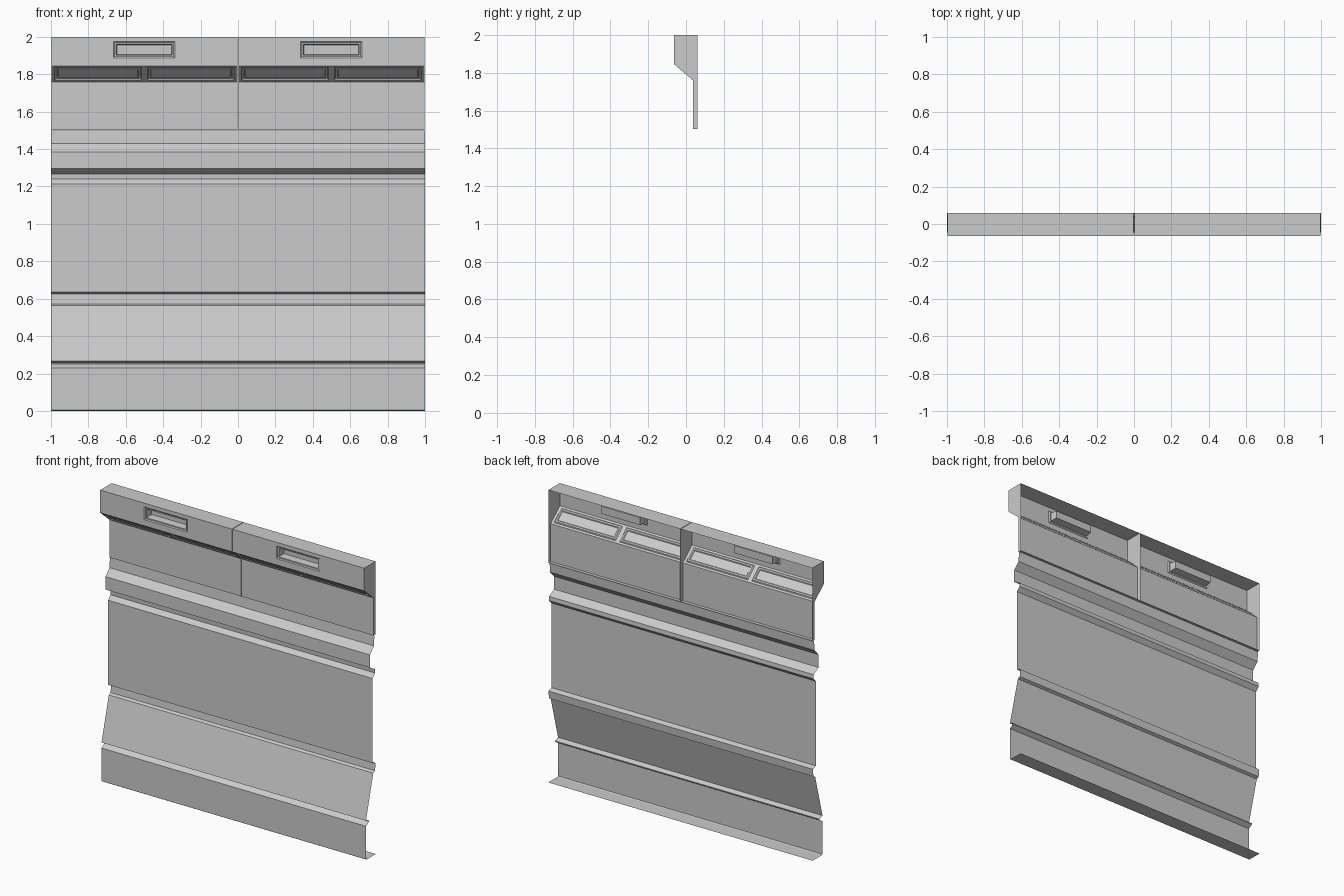
import bpy, bmesh

cube = bpy.data.objects.get("Cube")
if cube:
    bpy.data.objects.remove(cube, do_unlink=True)

# One plain grey paint for everything
paint = bpy.data.materials.new("light_grey_paint")
paint.use_nodes = True
GREY = (0.6, 0.6, 0.6, 1)
paint.diffuse_color = GREY
paint.node_tree.nodes["Principled BSDF"].inputs["Base Color"].default_value = GREY


def sweep(bm, profile, xs):
    """Sweep a (y, z) profile, listed from top to bottom, across the x stations."""
    rows = [[bm.verts.new((x, y, z)) for x in xs] for y, z in profile]
    for upper, lower in zip(rows, rows[1:]):
        for i in range(len(xs) - 1):
            bm.faces.new((lower[i], lower[i + 1], upper[i + 1], upper[i]))
    return rows


def finish(name, bm):
    mesh = bpy.data.meshes.new(name)
    bm.to_mesh(mesh)
    bm.free()
    mesh.materials.append(paint)
    obj = bpy.data.objects.new(name, mesh)
    bpy.context.collection.objects.link(obj)
    return obj


def recess(bm, faces, steps):
    """Sink faces through a series of (border width, depth) steps."""
    for width, depth in steps:
        bmesh.ops.inset_individual(bm, faces=faces, thickness=width, depth=depth,
                                   use_even_offset=True)


# Folded wall sheet with ridge, grooves, sloped skirt and foot flange
wall_profile = [
    (0.045, 1.5), (0.04, 1.43), (-0.003, 1.385),     # ridge top
    (-0.003, 1.297), (0.05, 1.268),                  # ridge underside
    (0.052, 1.24), (0.025, 1.213),                   # groove back to main panel
    (0.025, 0.635), (0.057, 0.624),                  # second groove
    (0.052, 0.572), (0.033, 0.563),
    (-0.046, 0.268), (-0.014, 0.256),                # skirt and third groove
    (-0.014, 0.25), (-0.046, 0.23),
    (-0.046, 0.004), (-0.04, 0), (0.06, 0),          # foot flange
]
bm = bmesh.new()
sweep(bm, wall_profile, (-1, 1))
finish("folded_wall_sheet", bm)


# Overhead cabinet shells, open at the back
def cabinet(name, x0):
    back, front, lower = 0.06, -0.063, 0.036
    top_slope, low_slope = 1.845, 1.76

    def on_slope(t):
        return (front + (lower - front) * t, top_slope + (low_slope - top_slope) * t)

    profile = [(back, 2), (front, 2), (front, 1.975), (front, 1.888), (front, top_slope),
               on_slope(0.1), on_slope(0.9), (lower, low_slope), (lower, 1.502), (back, 1.502)]
    xs = [x0 + d for d in (0.002, 0.02, 0.335, 0.485, 0.515, 0.662, 0.98, 0.998)]
    bm = bmesh.new()
    rows = sweep(bm, profile, xs)

    # End walls
    bm.faces.new([row[0] for row in rows])
    bm.faces.new([row[-1] for row in reversed(rows)])
    bm.faces.ensure_lookup_table()

    # Merge the cells of each recess into one face
    columns = len(xs) - 1

    def merge(row, cols):
        return [bm.faces[row * columns + c] for c in cols]

    groups = [merge(2, (2, 3, 4)), merge(5, (1, 2)), merge(5, (4, 5))]
    merged = [bmesh.ops.dissolve_faces(bm, faces=g)["region"][0] for g in groups]

    # Grip pocket and two sunken panels in the slope
    recess(bm, merged[:1], [(0.006, -0.005), (0.008, 0), (0.004, -0.05)])
    recess(bm, merged[1:], [(0.006, -0.008), (0.01, 0), (0.005, 0.006), (0.008, 0)])
    finish(name, bm)


cabinet("left_overhead_cabinet", 0)
cabinet("right_overhead_cabinet", -1)
